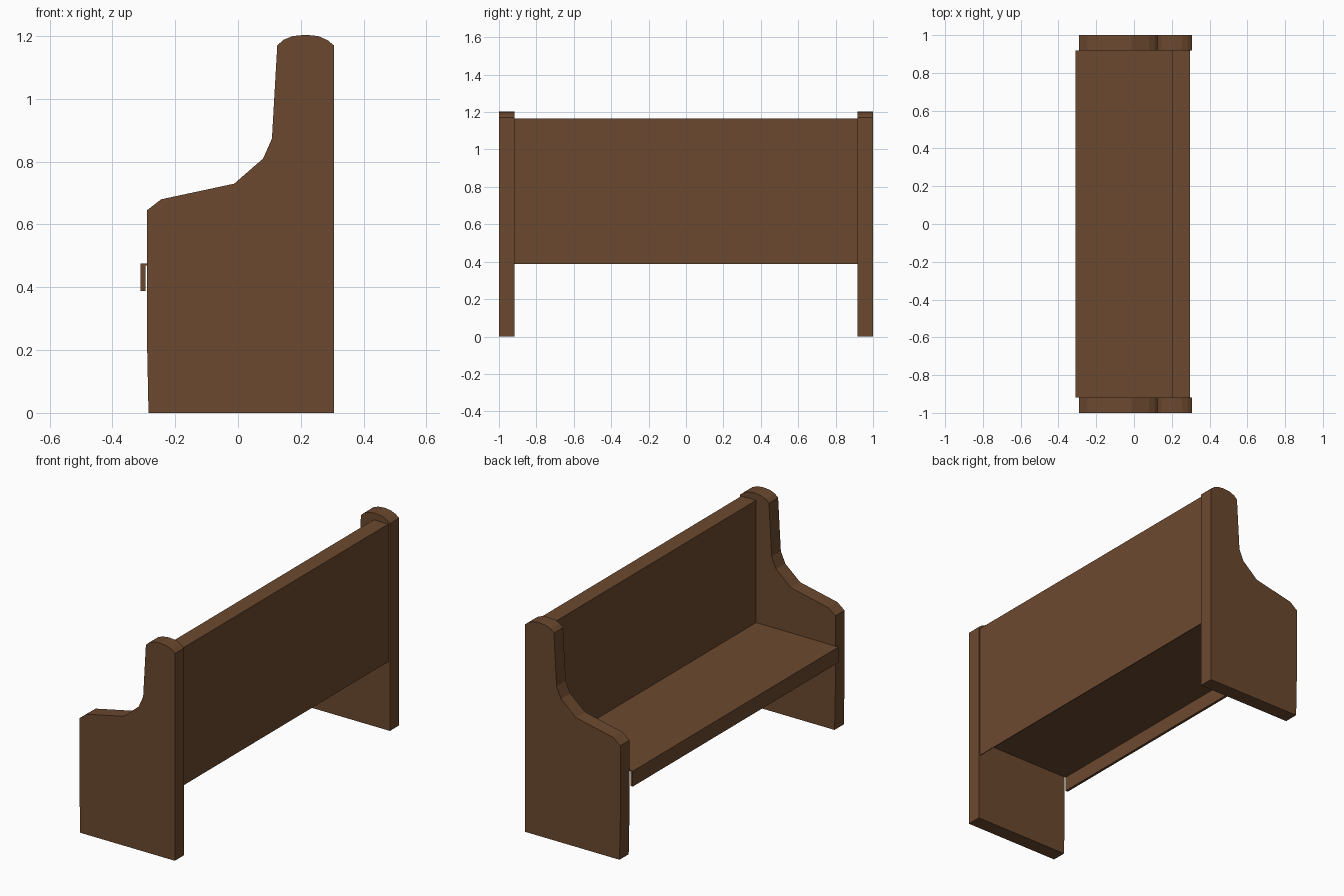
import bpy
import bmesh

cube = bpy.data.objects.get("Cube")
if cube:
    bpy.data.objects.remove(cube, do_unlink=True)

# Single wood colour
BROWN = (0.148, 0.066, 0.028, 1.0)
wood = bpy.data.materials.new("brown wood")
wood.use_nodes = True
wood.diffuse_color = BROWN
wood.node_tree.nodes["Principled BSDF"].inputs["Base Color"].default_value = BROWN


def extrude_profile(name, profile, y0, y1):
    """Solid with an (x, z) outline running from y0 to y1."""
    bm = bmesh.new()
    face = bm.faces.new([bm.verts.new((x, y0, z)) for x, z in profile])
    result = bmesh.ops.extrude_face_region(bm, geom=[face])
    moved = [v for v in result["geom"] if isinstance(v, bmesh.types.BMVert)]
    bmesh.ops.translate(bm, verts=moved, vec=(0, y1 - y0, 0))
    bmesh.ops.recalc_face_normals(bm, faces=bm.faces[:])
    mesh = bpy.data.meshes.new(name)
    bm.to_mesh(mesh)
    bm.free()
    mesh.materials.append(wood)
    obj = bpy.data.objects.new(name, mesh)
    bpy.context.collection.objects.link(obj)
    return obj


def board(name, x0, x1, z0, z1):
    """Straight plank spanning the gap between the end panels."""
    return extrude_profile(name, [(x0, z0), (x1, z0), (x1, z1), (x0, z1)], -INNER, INNER)


OUTER, INNER = 1.0, 0.918
SEAT_TOP, RAIL_BOTTOM, BACK_TOP = 0.475, 0.388, 1.165
FRONT, BACK = -0.31, 0.296

# End panels: low armrest sweeping up to a rounded back post
end_outline = [
    (-0.285, 0), (0.306, 0), (0.306, 1.17),
    (0.285, 1.187), (0.255, 1.2), (0.215, 1.204), (0.175, 1.2), (0.145, 1.188), (0.125, 1.17),
    (0.108, 0.873), (0.08, 0.81), (-0.012, 0.73),
    (-0.245, 0.68), (-0.29, 0.645), (-0.29, 0.24),
]
for side, label in ((-1, "right"), (1, "left")):
    extrude_profile("end_panel_" + label, end_outline, side * INNER, side * OUTER)

# Backrest, and the thin skirt that continues its rear face below the seat
board("backrest", 0.205, BACK, SEAT_TOP, BACK_TOP)
board("back_skirt", BACK - 0.004, BACK, RAIL_BOTTOM, SEAT_TOP)

# Thin seat with a front lip
board("seat", FRONT, BACK - 0.004, SEAT_TOP - 0.005, SEAT_TOP)
board("seat_lip", FRONT, FRONT + 0.015, RAIL_BOTTOM, SEAT_TOP - 0.005)
